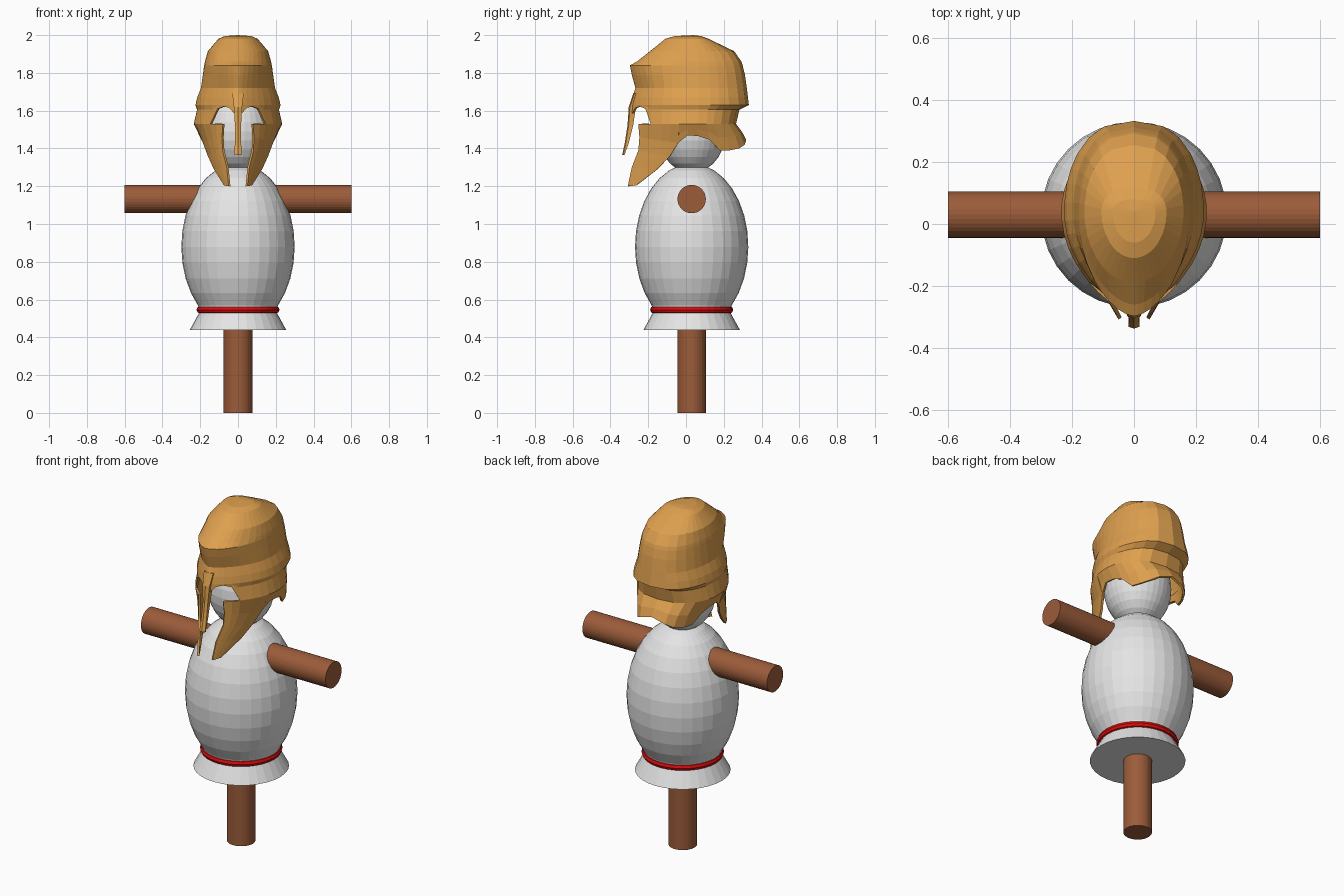
import bpy, bmesh, math

if "Cube" in bpy.data.objects:
    bpy.data.objects.remove(bpy.data.objects["Cube"])

def material(name, rgb):
    m = bpy.data.materials.new(name)
    m.diffuse_color = (*rgb, 1)
    m.use_nodes = True
    m.node_tree.nodes["Principled BSDF"].inputs["Base Color"].default_value = m.diffuse_color
    return m

BRONZE = material("golden bronze", (0.73, 0.35, 0.077))
CLOTH = material("pale cloth", (0.78, 0.78, 0.78))
WOOD = material("brown wood", (0.33, 0.107, 0.042))
RED = material("red rope", (0.72, 0.004, 0.004))
CY = 0.03  # centre line of the dummy

def make(name, bm, mat):
    me = bpy.data.meshes.new(name)
    bm.to_mesh(me)
    bm.free()
    me.materials.append(mat)
    ob = bpy.data.objects.new(name, me)
    bpy.context.collection.objects.link(ob)
    return ob

def lathe(name, profile, mat, n=32, closed=False):
    bm = bmesh.new()
    rings = [[bm.verts.new((r * math.cos(2 * math.pi * i / n), CY + r * math.sin(2 * math.pi * i / n), z))
              for i in range(n)] for r, z in profile]
    pairs = list(zip(rings, rings[1:])) + ([(rings[-1], rings[0])] if closed else [])
    for a, b in pairs:
        for i in range(n):
            j = (i + 1) % n
            bm.faces.new((a[i], a[j], b[j], b[i]))
    if not closed:
        bm.faces.new(rings[0][::-1])
        bm.faces.new(rings[-1])
    bmesh.ops.recalc_face_normals(bm, faces=bm.faces)
    return make(name, bm, mat)

def egg(r, h, zc, a0, a1, n):
    angles = [math.radians(a0 + (a1 - a0) * i / n) for i in range(n + 1)]
    return [(r * math.cos(a), zc + h * math.sin(a)) for a in angles]

# Wooden post and cross bar
lathe("post", [(0.076, 0), (0.076, 0.6)], WOOD)
bar = lathe("arm_bar", [(0.075, -0.6), (0.075, 0.6)], WOOD)
for v in bar.data.vertices:
    x, y, z = v.co
    v.co = (z, y, 1.132 - x)

# Stuffed body with flared hem, head, and rope tie
lathe("body", [(0.255, 0.44), (0.203, 0.535)] + egg(0.3, 0.44, 0.88, -45, 89, 12), CLOTH)
lathe("head", egg(0.18, 0.22, 1.49, -89, 89, 14), CLOTH)
lathe("rope_tie", [(0.2 + 0.02 * math.cos(a * math.pi / 4), 0.546 + 0.02 * math.sin(a * math.pi / 4))
                   for a in range(8)], RED, closed=True)

# Helmet sections: height, half width, front y, back y, front sharpness
LEVELS = [
    (2.00, 0.0, 0.04, 0.04, 1.0), (1.995, 0.07, -0.06, 0.08, 1.0),
    (1.98, 0.105, -0.11, 0.12, 1.0), (1.915, 0.16, -0.19, 0.255, 1.0),
    (1.86, 0.176, -0.26, 0.293, 1.15), (1.84, 0.18, -0.297, 0.30, 1.2),
    (1.79, 0.187, -0.287, 0.312, 1.3), (1.72, 0.197, -0.268, 0.322, 1.5),
    (1.67, 0.217, -0.285, 0.328, 1.6), (1.63, 0.226, -0.292, 0.333, 1.6),
    (1.605, 0.218, -0.293, 0.283, 1.6), (1.53, 0.235, -0.30, 0.265, 1.6),
    (1.47, 0.206, -0.31, 0.31, 1.6), (1.40, 0.185, -0.325, 0.335, 1.6),
    (1.29, 0.16, -0.35, 0.33, 1.6), (1.19, 0.14, -0.37, 0.33, 1.6)]

def section(z):
    for a, b in zip(LEVELS, LEVELS[1:]):
        if z >= b[0]:
            f = (a[0] - z) / (a[0] - b[0])
            return [p + (q - p) * f for p, q in zip(a[1:], b[1:])]
    return LEVELS[-1][1:]

def shell(t, z):  # t in degrees: 0 front, 180 back
    w, front, back, p = section(z)
    s, c = abs(math.sin(math.radians(t))), math.cos(math.radians(t))
    if t <= 90:
        return (w * s ** p, 0.04 - (0.04 - front) * c, z)
    return (w * s ** 0.8, 0.04 - (back - 0.04) * c, z)

def angle(x, z):  # front angle where the shell has this x
    w, _, _, p = section(z)
    return math.degrees(math.asin((x / w) ** (1 / p)))

bm = bmesh.new()

def patch(rows):
    grid = [[bm.verts.new(shell(t, z)) for t, z in row] for row in rows]
    for a, b in zip(grid, grid[1:]):
        for i in range(len(a) - 1):
            bm.faces.new((a[i], b[i], b[i + 1], a[i + 1]))

# Dome
E = angle(0.08, 1.53)
COLS = [0, 6, 13, 22, E, 40, 48, 60, 69, 77, 85, 96, 108, 118, 130, 145, 160, 180]
patch([[(t, lv[0]) for t in COLS] for lv in LEVELS[:10]])

# Brow arches above the eyes, and side wall
BROW = [1.59, 1.59, 1.585, 1.615, 1.622, 1.61]
mid = BROW + [1.53] * (len(COLS) - len(BROW))
patch([[(t, 1.63 + (m - 1.63) * f) for t, m in zip(COLS, mid)] for f in (0, 0.25, 1)])

# Flared neck guard
LOW = [1.43, 1.47, 1.465, 1.445, 1.39, 1.39, 1.40, 1.42, 1.445]
patch([[(t, 1.53 + (b - 1.53) * f) for t, b in zip(COLS[9:], LOW)] for f in (0, 0.5, 1)])

# Cheek guard between its inner edge and its lower outer edge
inner = [(0.08, 1.53), (0.085, 1.46), (0.082, 1.39), (0.06, 1.30), (0.05, 1.20)]
inner = [(angle(x, z), z) for x, z in inner]
outer = [(77, 1.53), (77, 1.43), (angle(0.16, 1.36), 1.36), (angle(0.128, 1.29), 1.29), (angle(0.075, 1.205), 1.205)]
fr = [(t - E) / (77 - E) for t in COLS[4:10]]
patch([[(a[0] + (b[0] - a[0]) * f, a[1] + (b[1] - a[1]) * f) for f in fr] for a, b in zip(inner, outer)])

bmesh.ops.remove_doubles(bm, verts=bm.verts, dist=0.0005)
helmet = make("helmet", bm, BRONZE)
mir = helmet.modifiers.new("mirror", 'MIRROR')
mir.use_clip = True
sol = helmet.modifiers.new("thickness", 'SOLIDIFY')
sol.thickness, sol.offset = 0.012, -1

# Nose guard: height, front y, back y, half width
bm = bmesh.new()
rings = []
for z, f, b, w in [(1.69, -0.28, -0.25, 0.03), (1.62, -0.303, -0.265, 0.022), (1.52, -0.31, -0.28, 0.016),
                   (1.43, -0.324, -0.303, 0.017), (1.365, -0.338, -0.325, 0.018)]:
    rings.append([bm.verts.new(p) for p in ((-w, b, z), (-w, f + 0.006, z), (0, f, z), (w, f + 0.006, z), (w, b, z))])
for a, b in zip(rings, rings[1:]):
    for i in range(5):
        bm.faces.new((a[i], b[i], b[(i + 1) % 5], a[(i + 1) % 5]))
bm.faces.new(rings[0])
bm.faces.new(rings[-1][::-1])
bmesh.ops.recalc_face_normals(bm, faces=bm.faces)
make("nose_guard", bm, BRONZE)
